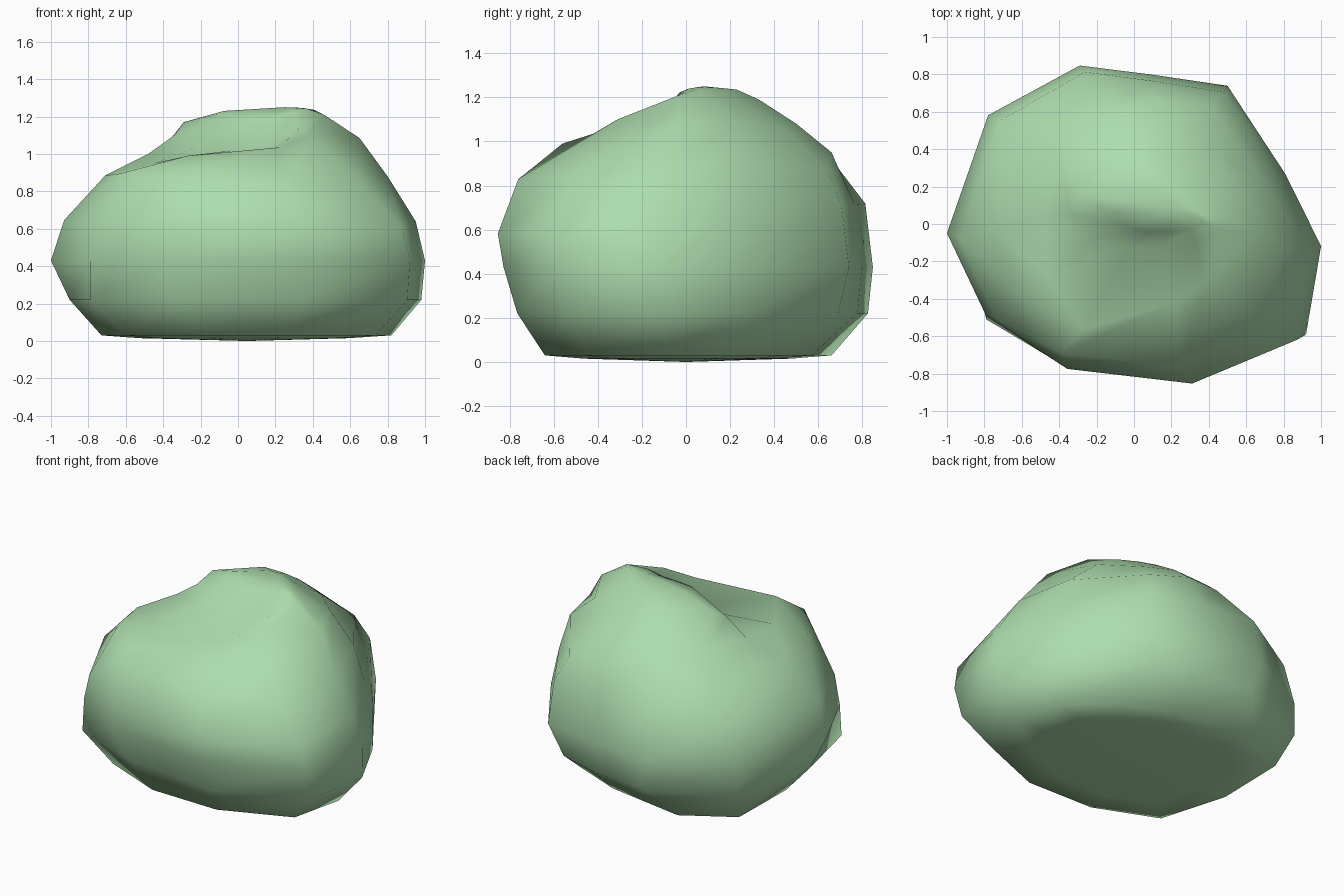
import bpy
import bmesh
from mathutils import Vector

default_cube = bpy.data.objects.get("Cube")
if default_cube:
    bpy.data.objects.remove(default_cube, do_unlink=True)


def make_material(name, colour):
    material = bpy.data.materials.new(name)
    material.use_nodes = True
    material.diffuse_color = colour
    shader = material.node_tree.nodes["Principled BSDF"]
    shader.inputs["Base Color"].default_value = colour
    shader.inputs["Roughness"].default_value = 0.9
    return material


# Rim of the nearly flat underside, counter-clockwise from its left side
rim = [(.82, -.11), (.75, .2), (.46, .44), (.14, .57), (-.4, .66), (-.72, .47),
       (-.73, -.01), (-.6, -.46), (-.19, -.63), (.29, -.64), (.74, -.46)]

# Widest outline of the boulder
outline = [(1, -.13), (.81, .26), (.5, .74), (.1, .8), (-.29, .85), (-.78, .58),
           (-1, -.06), (-.79, -.51), (-.39, -.77), (.32, -.85), (.92, -.61)]

# Body levels: height, width scale, depth scale, shift in x, shift in y, backward rise
levels = [(.22, .94, .935, .04, .03, 0),
          (.43, 1, .985, 0, .01, 0),
          (.65, .94, .98, .01, -.02, .08)]

# Rounded shoulder where the sides turn into the top
shoulder = [(.8, -.13, .88), (.7, .22, .91), (.41, .64, .87), (.12, .66, .95),
            (-.13, .62, .97), (-.51, .46, .865), (-.71, -.05, .885), (-.63, -.38, .895),
            (-.39, -.69, .885), (.25, -.76, .83), (.66, -.51, .85)]

# Low front ridge, running back up around the crown
ridge = [(.65, -.04, 1.085), (.5, .25, 1.08), (.3, .45, 1.05), (.1, .5, 1.08),
         (-.13, .5, 1.07), (-.4, .38, 1.03), (-.48, .05, 1), (-.45, -.3, .95),
         (-.27, -.56, .99), (.22, -.42, 1.035), (.38, -.31, 1.1)]

# Rim of the raised rear crown, with the hollow in front of it
crown = [(.46, -.03, 1.21), (.41, .05, 1.235), (.27, .2, 1.22), (.1, .33, 1.19),
         (-.04, .33, 1.19), (-.29, .15, 1.17), (-.34, .05, 1.1), (-.22, -.08, 1.04),
         (-.02, -.12, 1.02), (.15, -.12, 1.03), (.33, -.1, 1.14)]
peak = Vector((.25, .08, 1.25))


def flat_ring(scale, height):
    return [Vector((x * scale, y * scale, height)) for x, y in rim]


def body_ring(height, width, depth, shift_x, shift_y, rise):
    return [Vector((x * width + shift_x, y * depth + shift_y, height + y * rise))
            for x, y in outline]


def rounded_ring(ring, tip):
    # Rises quickly towards the tip, so the cap bulges
    points = []
    for point in map(Vector, ring):
        inner = point.lerp(tip, .4)
        inner.z = point.lerp(tip, .75).z
        points.append(inner)
    return points


def bridge(mesh, lower, upper):
    count = len(lower)
    for i in range(count):
        j = (i + 1) % count
        mesh.faces.new((lower[i], lower[j], upper[j], upper[i]))


def close_with_fan(mesh, ring, centre):
    tip = mesh.verts.new(centre)
    for i, vertex in enumerate(ring):
        mesh.faces.new((vertex, ring[(i + 1) % len(ring)], tip))


# Stack the rings into one closed skin
underside = [flat_ring(.72, .015), flat_ring(1, .03)]
body = [body_ring(*level) for level in levels]
top = [shoulder, ridge, crown, rounded_ring(crown, peak)]
mesh = bmesh.new()
skin = [[mesh.verts.new(point) for point in ring] for ring in underside + body + top]
for lower, upper in zip(skin, skin[1:]):
    bridge(mesh, lower, upper)

# Low corners: one drawn in at the back, two bulging on the right side
low_ring = skin[len(underside)]
low_ring[2].co.xy = (.42, .69)
for corner in (5, 7):
    low_ring[corner].co.xy = outline[corner]

close_with_fan(mesh, skin[0], (.05, 0, 0))
close_with_fan(mesh, skin[-1], peak)
bmesh.ops.recalc_face_normals(mesh, faces=mesh.faces)
for face in mesh.faces:
    face.smooth = True

boulder_data = bpy.data.meshes.new("boulder")
mesh.to_mesh(boulder_data)
mesh.free()
boulder_data.materials.append(make_material("pale green", (.42, .72, .42, 1)))
boulder = bpy.data.objects.new("boulder", boulder_data)
bpy.context.collection.objects.link(boulder)
